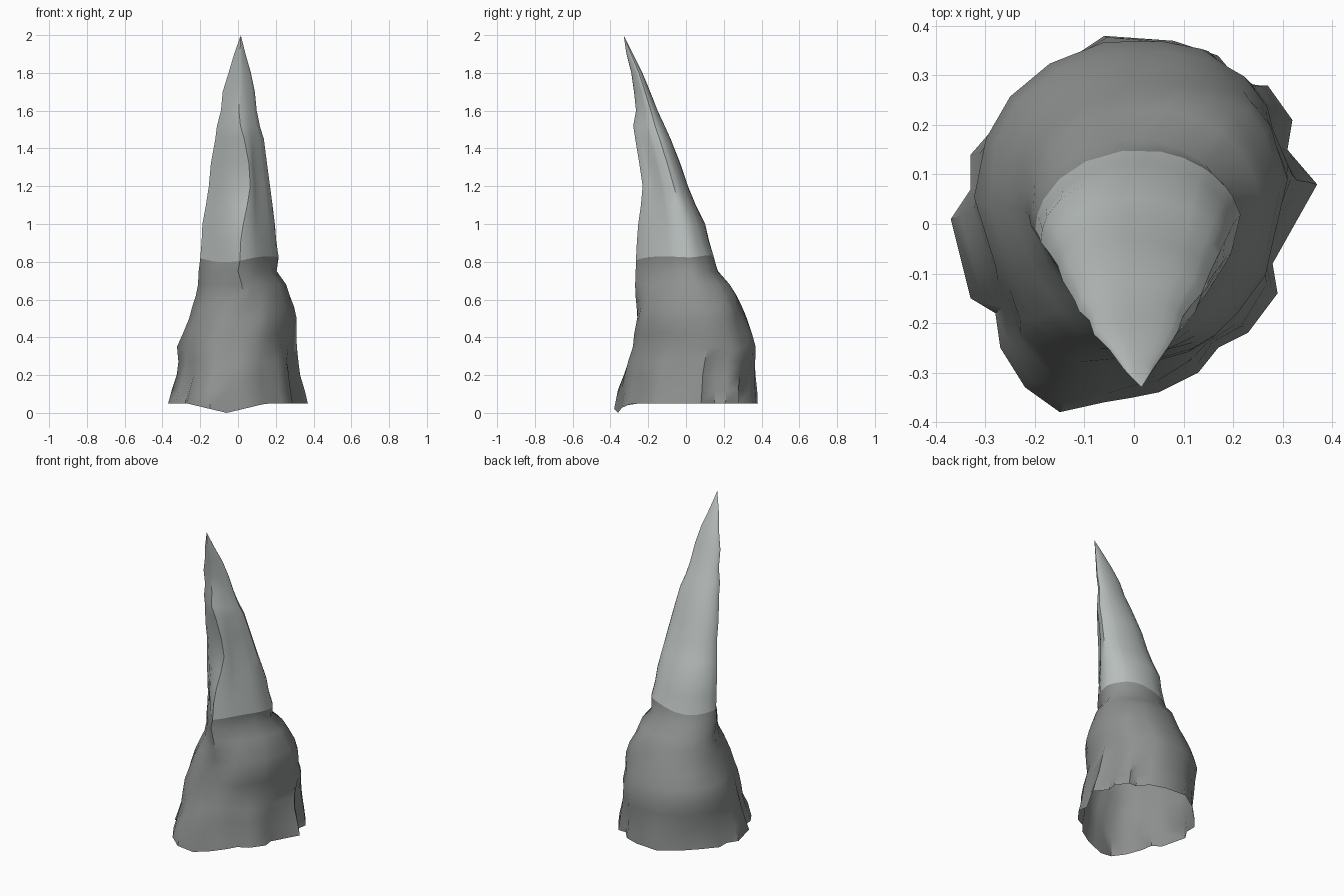
import bpy, bmesh, math
from mathutils import Vector, noise

default = bpy.data.objects.get("Cube")
if default:
    bpy.data.objects.remove(default, do_unlink=True)


def make_material(name, colour):
    mat = bpy.data.materials.new(name)
    mat.use_nodes = True
    rgba = (*colour, 1.0)
    mat.diffuse_color = rgba
    mat.node_tree.nodes["Principled BSDF"].inputs["Base Color"].default_value = rgba
    return mat


pale_bone = make_material("pale bone", (0.50, 0.54, 0.53))
dark_grey = make_material("dark grey", (0.27, 0.285, 0.28))

# Ragged outline of the foot in hundredths, anticlockwise from the front
FOOT = [(0, -35), (5, -34), (13, -30), (17, -25), (23, -22), (29, -14), (28, -8),
        (37, 8), (31, 15), (32, 21), (27, 28), (22, 28), (17, 34), (8, 37),
        (-6, 38), (-18, 30), (-26, 22), (-33, 14), (-33, 7), (-37, 1),
        (-33, -15), (-28, -18), (-27, -25), (-22, -33), (-15, -38), (-6, -36)]

# Extents by height, in hundredths: z, x min, x max, y min, y max
EXTENTS = [(5, -37.5, 37.5, -38, 38), (20, -33, 34, -34, 37), (27, -32, 32, -32, 37),
           (35, -32, 30, -28, 37), (50, -27, 31, -27, 32), (60, -23, 29, -27, 28),
           (68, -22, 26, -27, 23), (75, -21, 21, -26.5, 17), (82, -20, 22, -26.5, 15),
           (100, -19, 20, -25, 10), (120, -15.5, 17, -23, 1), (132, -14.5, 15.5, -25, -3),
           (145, -12, 14, -27, -8), (152, -11, 12, -28, -11), (160, -9, 10, -26.5, -15),
           (170, -8, 9, -27.5, -19), (180, -5, 7, -29, -23), (190, -2, 4, -31.5, -28),
           (200, 1.5, 1.5, -33, -33)]


def extents_at(z):
    for low, high in zip(EXTENTS, EXTENTS[1:]):
        if z <= high[0]:
            f = (z - low[0]) / (high[0] - low[0])
            return [a + (b - a) * f for a, b in zip(low[1:], high[1:])]


def smoothstep(low, high, value):
    f = min(1, max(0, (value - low) / (high - low)))
    return f * f * (3 - 2 * f)


def mix(a, b, f):
    return a[0] + (b[0] - a[0]) * f, a[1] + (b[1] - a[1]) * f


def horn_outline(angle):
    """Unit teardrop: a ridge at the front and a rounded back."""
    side = math.copysign(1, angle)
    turn = abs(angle) / (math.pi / 2)
    widest = 0.2
    if turn < 1:
        return side * turn ** (0.62 if side > 0 else 0.95), -1 + turn * (1 + widest)
    back = abs(angle) - math.pi / 2
    return side * math.cos(back), widest + (1 - widest) * math.sin(back)


def body_outline(angle):
    """Unit rounded square, narrower towards a flat front."""
    x, y = math.sin(angle), -math.cos(angle)
    power = 2.5
    scale = (abs(x) ** power + abs(y) ** power) ** (-1 / power)
    return x * scale * (1 - 0.2 * max(0, -y * scale)), y * scale


def ring(z):
    x0, x1, y0, y1 = extents_at(z)
    cx, cy, hx, hy = (x0 + x1) / 2, (y0 + y1) / 2, (x1 - x0) / 2, (y1 - y0) / 2
    to_body = 0.8 * smoothstep(8, 40, z)
    to_horn = smoothstep(46, 82, z)
    # The front ridge wanders sideways along the horn
    ridge = 6 * smoothstep(82, 125, z) * (1 - smoothstep(125, 160, z))
    rough = 0.06 * smoothstep(5, 25, z) * (1 - smoothstep(66, 82, z))
    rough += 0.05 * smoothstep(82, 95, z)
    points = []
    for px, py in FOOT:
        angle = math.atan2(px, -py)
        shape = mix((px / 37.5, py / 38), body_outline(angle), to_body)
        ux, uy = mix(shape, horn_outline(angle), to_horn)
        x = cx + hx * ux + ridge * max(0, -uy) ** 4
        y = cy + hy * uy
        # Shallow rocky dents
        bump = 1 + rough * noise.noise(Vector((x, y, z)) * 0.07)
        x = cx + (x - cx) * bump
        y = cy + (y - cy) * bump
        # The foot dips at the front, and the colour border is uneven
        height = z
        if z == 5 and y < -20:
            height -= 5 * max(0, 1 - abs(x + 6) / 21)
        if z == 82:
            height += 1.5 * math.sin(ux * 3) - 1.5 * max(0, -uy)
        points.append(Vector((x, y, height)) / 100)
    return points


def loft(name, heights, mat):
    bm = bmesh.new()
    rows = [[bm.verts.new(p) for p in ring(z)] for z in heights]
    n = len(FOOT)
    for low, high in zip(rows, rows[1:]):
        for i in range(n):
            j = (i + 1) % n
            bm.faces.new((low[i], low[j], high[j], high[i]))
    bmesh.ops.remove_doubles(bm, verts=bm.verts, dist=0.0005)
    bmesh.ops.recalc_face_normals(bm, faces=bm.faces)
    mesh = bpy.data.meshes.new(name)
    bm.to_mesh(mesh)
    bm.free()
    mesh.materials.append(mat)
    obj = bpy.data.objects.new(name, mesh)
    bpy.context.collection.objects.link(obj)
    bpy.ops.object.select_all(action="DESELECT")
    obj.select_set(True)
    bpy.context.view_layer.objects.active = obj
    bpy.ops.object.shade_smooth_by_angle(angle=math.radians(45))


# Hollow rocky base, open underneath, and the leaning horn above it
loft("rocky_base", [5, 12, 20, 27, 35, 42, 50, 56, 62, 68, 75, 82], dark_grey)
loft("horn", [82, 91, 100, 110, 120, 132, 145, 152, 160, 170, 180, 190, 200], pale_bone)
